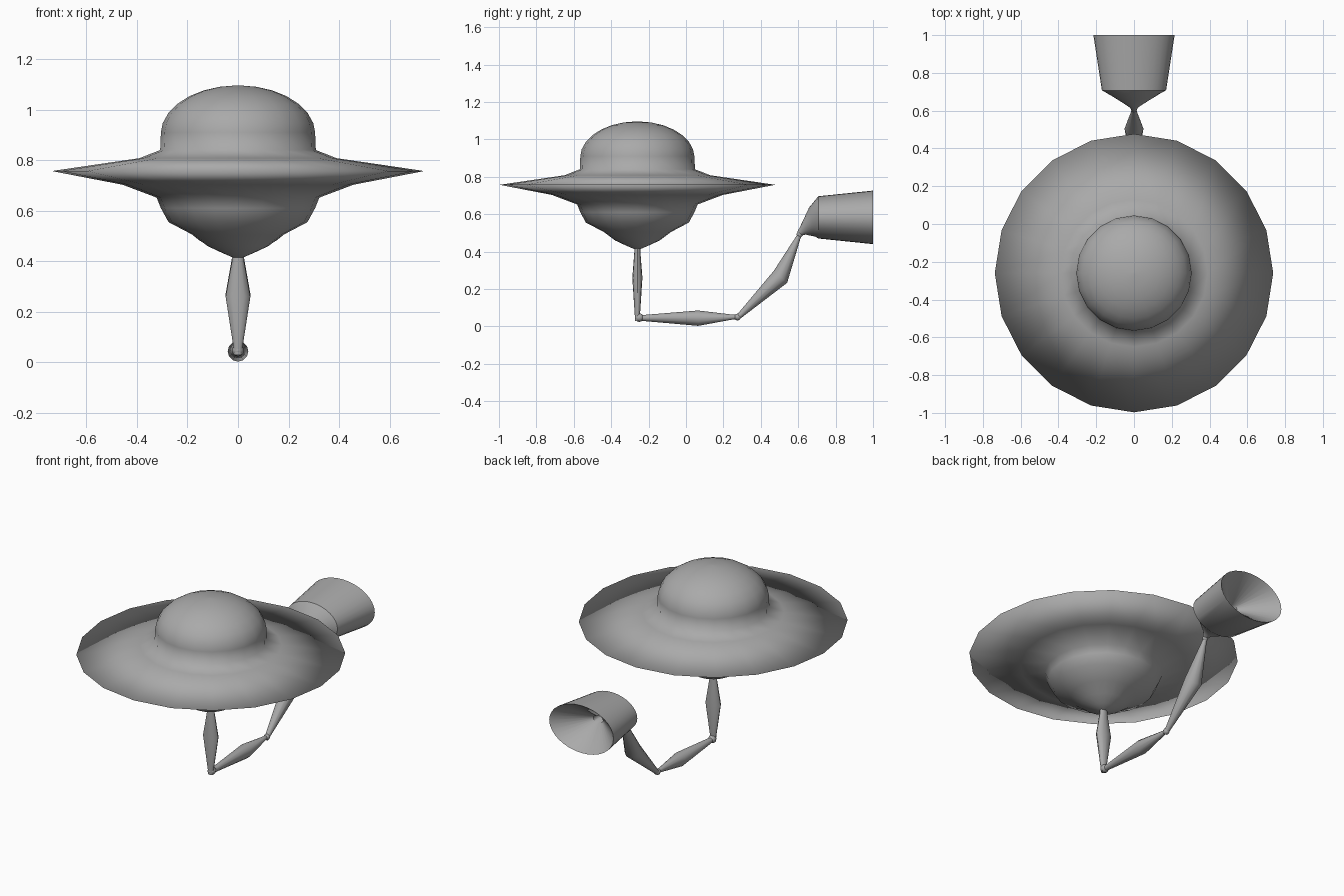
import bpy, bmesh, math
from mathutils import Vector

if "Cube" in bpy.data.objects:
    bpy.data.objects.remove(bpy.data.objects["Cube"])

grey = bpy.data.materials.new("plain_grey")
grey.diffuse_color = (0.4, 0.4, 0.4, 1)
grey.use_nodes = True
grey.node_tree.nodes["Principled BSDF"].inputs["Base Color"].default_value = grey.diffuse_color


def loft(name, rings, sides, sharp_angle=180):
    """Skin rings given as (y, z, axis angle in the yz plane, half width x, half height)."""
    bm = bmesh.new()
    loops = []
    for y, z, deg, rx, rn in rings:
        a = math.radians(deg)
        n = Vector((0, -math.sin(a), math.cos(a)))
        loop = []
        for i in range(sides):
            t = 2 * math.pi * i / sides
            loop.append(bm.verts.new(Vector((rx * math.cos(t), y, z)) + n * rn * math.sin(t)))
        loops.append(loop)
    for a, b in zip(loops, loops[1:]):
        for i in range(sides):
            j = (i + 1) % sides
            bm.faces.new((a[i], a[j], b[j], b[i]))
    bm.faces.new(loops[0])
    bm.faces.new(loops[-1])
    bmesh.ops.recalc_face_normals(bm, faces=bm.faces)
    mesh = bpy.data.meshes.new(name)
    bm.to_mesh(mesh)
    bm.free()
    ob = bpy.data.objects.new(name, mesh)
    bpy.context.collection.objects.link(ob)
    mesh.materials.append(grey)
    bpy.ops.object.select_all(action='DESELECT')
    ob.select_set(True)
    bpy.context.view_layer.objects.active = ob
    if sharp_angle >= 180:
        bpy.ops.object.shade_smooth()
    else:
        bpy.ops.object.shade_smooth_by_angle(angle=math.radians(sharp_angle))
    return ob


# Saucer: 20-sided turned body, from the pointed belly over the thin rim to the dome
HUB_Y = -0.26
profile = [(0.02, 0.415), (0.06, 0.432), (0.12, 0.46), (0.18, 0.505), (0.275, 0.555),
           (0.305, 0.61), (0.322, 0.652), (0.457, 0.703), (0.737, 0.757),
           (0.39, 0.808), (0.308, 0.84), (0.305, 0.91)]
for k in range(1, 8):
    t = math.radians(k * 90 / 7.1)
    profile.append((0.305 * math.cos(t), 0.905 + 0.191 * math.sin(t)))
loft("saucer", [(HUB_Y, z, 90, r, r) for r, z in profile], 20)

# Three spindle-shaped arm links
loft("upper_arm", [(HUB_Y, 0.43, 90, 0.024, 0.016), (HUB_Y, 0.40, 90, 0.024, 0.016),
                   (HUB_Y, 0.26, 90, 0.049, 0.027), (HUB_Y, 0.06, 90, 0.018, 0.014),
                   (HUB_Y, 0.03, 90, 0.016, 0.012)], 12, 40)
loft("middle_arm", [(-0.26, 0.045, 0, 0.016, 0.016), (-0.23, 0.045, 0, 0.016, 0.016),
                    (0.065, 0.044, 0, 0.041, 0.041), (0.25, 0.05, 0, 0.013, 0.013),
                    (0.28, 0.05, 0, 0.012, 0.012)], 12, 40)
loft("lower_arm", [(0.265, 0.04, 40, 0.013, 0.013), (0.29, 0.06, 45, 0.015, 0.015),
                   (0.505, 0.265, 48, 0.05, 0.048), (0.60, 0.475, 65, 0.013, 0.013),
                   (0.615, 0.50, 60, 0.012, 0.012)], 12, 40)

# Small elbow knuckles joining the links
for name, y, z, r in (("front_elbow", -0.25, 0.047, 0.024), ("rear_elbow", 0.275, 0.05, 0.019),
                      ("wrist", 0.608, 0.492, 0.017)):
    steps = [math.radians(d) for d in (-80, -45, 0, 45, 80)]
    loft(name, [(y + r * math.sin(s), z, 0, r * math.cos(s), r * math.cos(s)) for s in steps], 12)

# Oval horn: flared neck, tapered shell and hollow conical mouth
loft("horn", [(0.605, 0.495, 45, 0.013, 0.014), (0.625, 0.512, 35, 0.026, 0.026),
              (0.675, 0.558, 12, 0.11, 0.080), (0.708, 0.583, 0, 0.17, 0.113),
              (1.0, 0.583, 0, 0.215, 0.143), (0.84, 0.583, 0, 0.032, 0.022),
              (0.76, 0.583, 0, 0.030, 0.020)], 32, 40)
